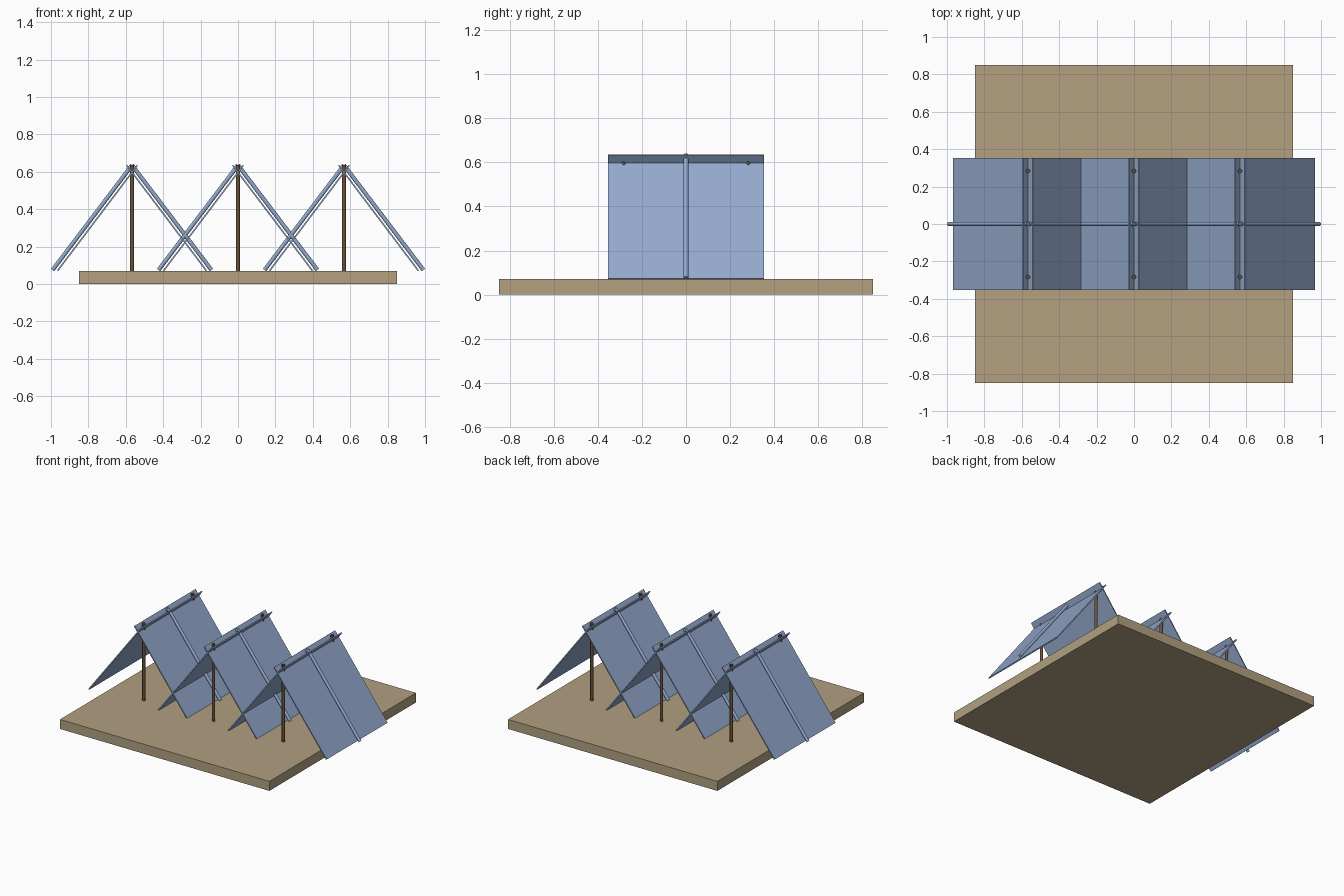
import bpy
import math
from mathutils import Vector

if "Cube" in bpy.data.objects:
    bpy.data.objects.remove(bpy.data.objects["Cube"])


def material(name, rgb):
    m = bpy.data.materials.new(name)
    m.diffuse_color = (*rgb, 1.0)
    m.use_nodes = True
    m.node_tree.nodes["Principled BSDF"].inputs["Base Color"].default_value = m.diffuse_color
    return m


TAN = material("tan board", (0.445, 0.352, 0.216))
BLUE = material("blue cloth", (0.295, 0.40, 0.61))
BROWN = material("brown wood", (0.15, 0.085, 0.042))


def box(name, size, loc, mat, tilt=0.0):
    bpy.ops.mesh.primitive_cube_add(size=1, location=loc, rotation=(0, tilt, 0))
    ob = bpy.context.object
    ob.name = name
    ob.scale = size
    ob.data.materials.append(mat)
    return ob


def rod(name, a, b, radius, mat, sides=12):
    a, b = Vector(a), Vector(b)
    bpy.ops.mesh.primitive_cylinder_add(vertices=sides, radius=radius,
                                        depth=(b - a).length, location=(a + b) / 2)
    ob = bpy.context.object
    ob.name = name
    ob.rotation_euler = (b - a).to_track_quat('Z', 'Y').to_euler()
    ob.data.materials.append(mat)
    bpy.ops.object.shade_smooth_by_angle(angle=math.radians(40))
    return ob


BASE_TOP = 0.07
SPACING = 1.7 / 3
SIDE = 0.707                       # square cloth panels
SLOPE = math.radians(52.9)

# Base board
box("base_board", (1.7, 1.7, BASE_TOP), (0, 0, BASE_TOP / 2), TAN)

for i in (-1, 0, 1):
    cx = i * SPACING
    # Two upright posts whose tips poke through the ridge
    for y in (-0.283, 0.283):
        rod("tent_post", (cx, y, BASE_TOP - 0.01), (cx, y, 0.635), 0.011, BROWN)
    for s in (-1, 1):
        # Sloping panel, crossing the opposite one just above the ridge
        box("tent_panel", (SIDE, SIDE, 0.008),
            (cx + s * 0.185, 0, 0.352), BLUE, s * SLOPE)
        # Thin pole running down the outside of the panel
        rod("panel_pole", (cx, 0, 0.635), (cx + s * 0.4245, 0, 0.075), 0.011, BLUE)
